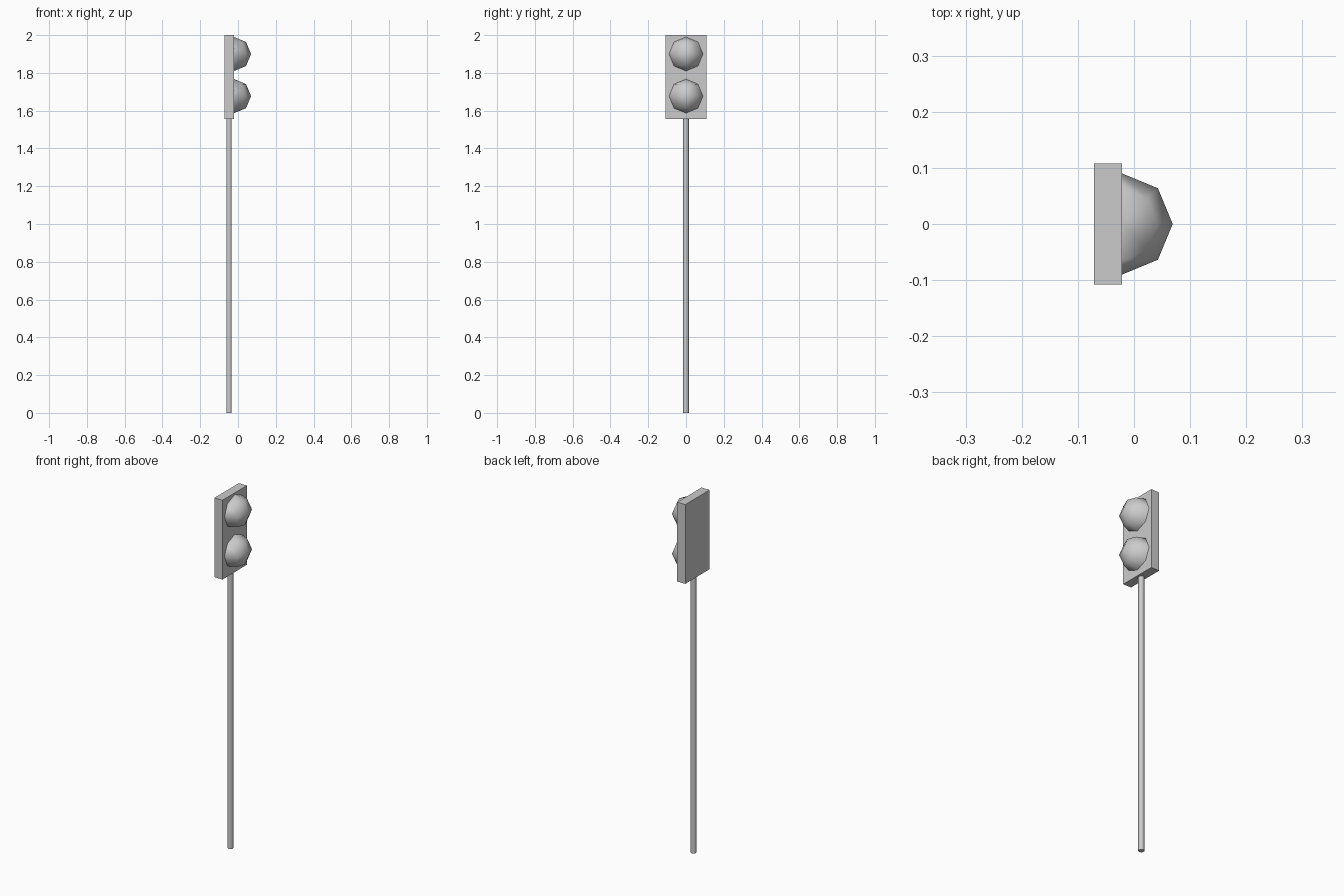
import bpy, bmesh, math
from mathutils import Matrix

if "Cube" in bpy.data.objects:
    bpy.data.objects.remove(bpy.data.objects["Cube"])


def finish(name, bm, angle=None):
    mesh = bpy.data.meshes.new(name)
    bm.to_mesh(mesh)
    bm.free()
    ob = bpy.data.objects.new(name, mesh)
    bpy.context.collection.objects.link(ob)
    if angle:
        bpy.ops.object.select_all(action='DESELECT')
        ob.select_set(True)
        bpy.context.view_layer.objects.active = ob
        bpy.ops.object.shade_smooth_by_angle(angle=math.radians(angle))
    return ob


# Flat signal housing
bm = bmesh.new()
bmesh.ops.create_cube(bm, size=1, matrix=Matrix.Translation((-0.046, 0, 1.7775))
                      @ Matrix.Diagonal((0.05, 0.216, 0.445, 1)))
finish("signal_housing", bm)

# Six-sided post
bm = bmesh.new()
bmesh.ops.create_cone(bm, cap_ends=True, segments=6, radius1=0.016, radius2=0.016, depth=1.556,
                      matrix=Matrix.Translation((-0.047, 0, 0.778)))
finish("post", bm, 61)

# Two low-poly half-dome lamps
for name, z in (("upper_lamp", 1.9), ("lower_lamp", 1.677)):
    bm = bmesh.new()
    bmesh.ops.create_uvsphere(bm, u_segments=8, v_segments=4, radius=0.09)
    bmesh.ops.bisect_plane(bm, geom=bm.verts[:] + bm.edges[:] + bm.faces[:],
                           plane_co=(0, 0, 0), plane_no=(-1, 0, 0), clear_outer=True)
    bmesh.ops.translate(bm, verts=bm.verts, vec=(-0.021, 0, z))
    finish(name, bm, 60)
